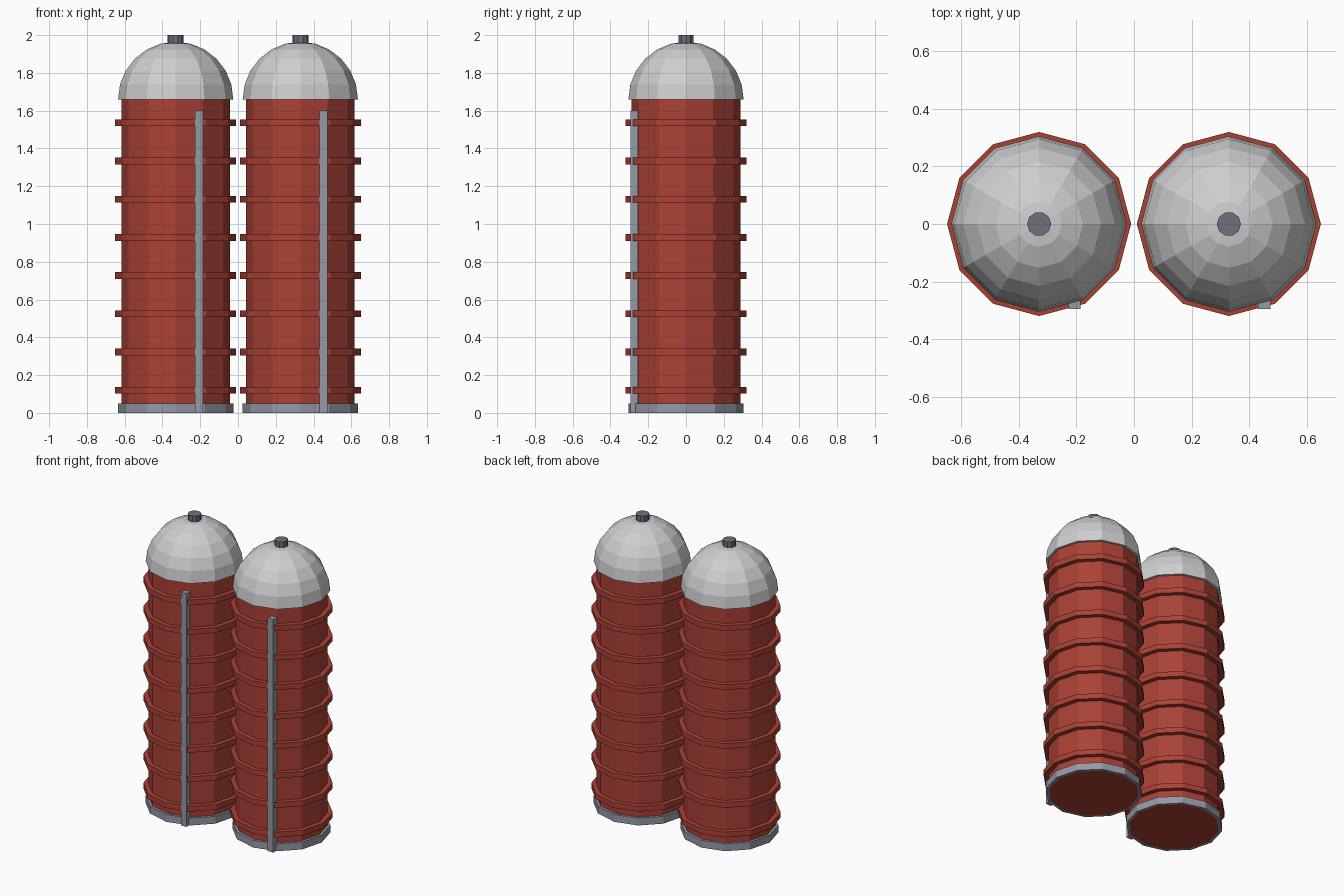
import bpy, bmesh, math

if "Cube" in bpy.data.objects:
    bpy.data.objects.remove(bpy.data.objects["Cube"])

SIDES = 12


def material(name, rgb):
    m = bpy.data.materials.new(name)
    m.diffuse_color = (*rgb, 1)
    m.use_nodes = True
    m.node_tree.nodes["Principled BSDF"].inputs["Base Color"].default_value = m.diffuse_color
    return m


RED = material("barn red", (0.40, 0.053, 0.036))
WHITE = material("dome light grey", (0.62, 0.62, 0.64))
GREY = material("steel grey", (0.30, 0.32, 0.38))
DARK = material("vent dark grey", (0.15, 0.165, 0.205))


def finish(bm, name, mat, x):
    bmesh.ops.recalc_face_normals(bm, faces=bm.faces)
    me = bpy.data.meshes.new(name)
    bm.to_mesh(me)
    bm.free()
    me.materials.append(mat)
    ob = bpy.data.objects.new(name, me)
    ob.location.x = x
    bpy.context.collection.objects.link(ob)


def lathe(name, profile, mat, x, sides=SIDES, closed=False):
    """Revolve (radius, z) points; a closed profile makes a band, an open one is capped."""
    bm = bmesh.new()
    loops = []
    for r, z in profile:
        if r == 0:
            loops.append([bm.verts.new((0, 0, z))] * sides)
        else:
            loops.append([bm.verts.new((r * math.cos(a), r * math.sin(a), z))
                          for a in (2 * math.pi * i / sides for i in range(sides))])
    pairs = list(zip(loops, loops[1:]))
    if closed:
        pairs.append((loops[-1], loops[0]))
    for lo, hi in pairs:
        for i in range(sides):
            j = (i + 1) % sides
            bm.faces.new(dict.fromkeys((lo[i], lo[j], hi[j], hi[i])))
    if not closed:
        for end in (loops[0], loops[-1]):
            if end[0] is not end[1]:
                bm.faces.new(end)
    finish(bm, name, mat, x)


def band(name, r_in, r_out, z0, z1, mat, x):
    lathe(name, [(r_in, z0), (r_out, z0), (r_out, z1), (r_in, z1)], mat, x, closed=True)


def box(name, lo, hi, mat, x):
    bm = bmesh.new()
    bmesh.ops.create_cube(bm, size=1)
    for v in bm.verts:
        v.co = [(a + b) / 2 + c * (b - a) for a, b, c in zip(lo, hi, v.co)]
    finish(bm, name, mat, x)


for side, x in (("left", -0.33), ("right", 0.33)):
    # Tower wall and foundation
    lathe(f"{side}_silo_wall", [(0.288, 0), (0.288, 1.67)], RED, x)
    band(f"{side}_foundation", 0.285, 0.305, 0, 0.05, GREY, x)

    # Hoops around the wall
    for k in range(8):
        z = 0.12 + k * 0.2023
        band(f"{side}_hoop_{k + 1}", 0.28, 0.32, z - 0.018, z + 0.018, RED, x)

    # Hemispherical roof
    arc = [math.radians(15 * i) for i in range(6)]
    dome = [(0.305 * math.cos(a), 1.66 + 0.305 * math.sin(a)) for a in arc]
    lathe(f"{side}_dome", dome + [(0, 1.965)], WHITE, x)

    # Roof vent and unloading chute
    lathe(f"{side}_vent", [(0.042, 1.94), (0.042, 2.0)], DARK, x, sides=10)
    box(f"{side}_chute", (0.102, -0.295, 0), (0.144, -0.253, 1.6), GREY, x)
